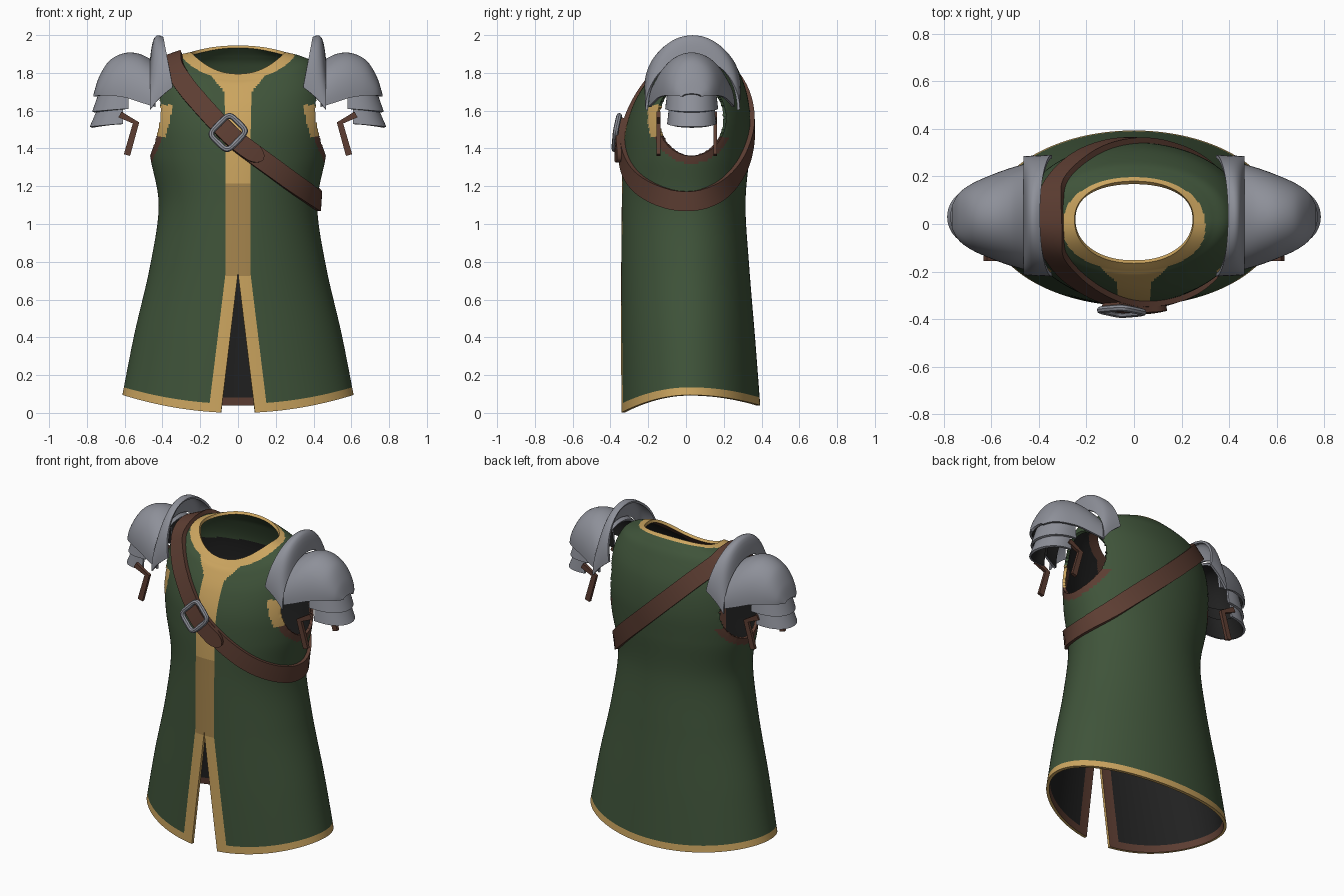
import bpy, bmesh, math
from mathutils import Vector
from mathutils.bvhtree import BVHTree
from math import sin, cos, pi, asin, sqrt

if "Cube" in bpy.data.objects:
    bpy.data.objects.remove(bpy.data.objects["Cube"])


def material(name, rgb):
    m = bpy.data.materials.new(name)
    m.diffuse_color = (*rgb, 1)
    m.use_nodes = True
    m.node_tree.nodes["Principled BSDF"].inputs["Base Color"].default_value = m.diffuse_color
    return m


green = material("green_cloth", (0.050, 0.088, 0.042))
gold = material("gold_trim", (0.60, 0.375, 0.115))
dark_gold = material("dark_gold_trim", (0.38, 0.235, 0.075))
brown = material("brown_leather", (0.108, 0.047, 0.032))
lining = material("dark_lining", (0.015, 0.015, 0.015))
steel = material("steel", (0.27, 0.28, 0.32))


def spline(pts, u, closed=False):
    """Catmull-Rom through rows of numbers."""
    n = len(pts)
    k = int(math.floor(u)) if closed else min(int(u), n - 2)
    f = u - k
    get = lambda i: pts[i % n] if closed else pts[max(0, min(n - 1, i))]
    a, b, c, d = get(k - 1), get(k), get(k + 1), get(k + 2)
    return [0.5 * (2 * q + (r - p) * f + (2 * p - 5 * q + 4 * r - s) * f * f
                   + (3 * q - p - 3 * r + s) * f ** 3) for p, q, r, s in zip(a, b, c, d)]


def grid(rows):
    bm = bmesh.new()
    v = [[bm.verts.new(p) for p in r] for r in rows]
    for a, b in zip(v, v[1:]):
        for i in range(len(a) - 1):
            bm.faces.new((a[i], a[i + 1], b[i + 1], b[i]))
    return bm


def finish(name, bm, mats, thick=0, offset=1, mirror=False):
    bmesh.ops.remove_doubles(bm, verts=bm.verts, dist=0.0003)
    if not thick:
        bmesh.ops.holes_fill(bm, edges=bm.edges, sides=0)
        bmesh.ops.recalc_face_normals(bm, faces=bm.faces)
    me = bpy.data.meshes.new(name)
    bm.to_mesh(me)
    bm.free()
    ob = bpy.data.objects.new(name, me)
    bpy.context.collection.objects.link(ob)
    for m in mats:
        me.materials.append(m)
    if thick:
        s = ob.modifiers.new("thickness", 'SOLIDIFY')
        s.thickness, s.offset, s.material_offset = thick, -1, offset
    if mirror:
        ob.modifiers.new("mirror", 'MIRROR').use_mirror_merge = False
    bpy.ops.object.select_all(action='DESELECT')
    ob.select_set(True)
    bpy.context.view_layer.objects.active = ob
    bpy.ops.object.convert(target='MESH')
    bpy.ops.object.shade_smooth_by_angle(angle=math.radians(35))


# Tunic: side x, side z, front y, front z, back y, back z at each level
levels = [(.612, .095, -.345, 0, .393, .04), (.548, .42, -.345, .38, .367, .38),
          (.465, .78, -.343, .77, .335, .77), (.42, 1.10, -.34, 1.10, .315, 1.10),
          (.465, 1.36, -.335, 1.34, .335, 1.36), (.478, 1.55, -.32, 1.50, .342, 1.54),
          (.455, 1.73, -.28, 1.63, .32, 1.70), (.40, 1.85, -.225, 1.73, .265, 1.84),
          (.33, 1.89, -.195, 1.765, .225, 1.90), (.25, 1.91, -.165, 1.795, .18, 1.945)]
SEG, NU, BAND = 16, 240, 6
NV = SEG * (len(levels) - 1)
rows = []
for j in range(NV + 1):
    xs, zs, yf, zf, yb, zb = spline(levels, j / SEG)
    slit = .09 * max(0, 1 - zf / .74)
    e = 2 / (2 + .4 * max(0, j / NV - .5))
    row = []
    for i in range(NU + 1):
        k = min(i, NU - i)                      # first columns follow the slit and front strip
        edge = asin((slit + .066) / xs)
        if k <= BAND:
            a = asin((slit + .066 * k / BAND) / xs)
        else:
            a = edge + (pi - edge) * (k - BAND) / (NU / 2 - BAND)
        s, c = sin(a), cos(a)
        y0 = .02
        y = y0 + ((yf - y0) if c > 0 else (yb - y0)) * abs(c) ** e
        z = zs * s * s + (zf if c > 0 else zb) * c * c
        x = xs * abs(s) ** e
        row.append((x if i <= NU / 2 else -x, y, z))
    rows.append(row)
bm = grid(rows)
ARM_Z, ARM_H = 1.56, .20


# Tunic colours by row and column, then armholes cut to an ellipse
def arm_dist(p):
    return sqrt(((p.y - .03) / .182) ** 2 + ((p.z - ARM_Z) / ARM_H) ** 2)


cut = []
for n, f in enumerate(bm.faces):
    j, i = divmod(n, NU)
    k = min(i, NU - 1 - i)
    p = f.calc_center_median()
    d = arm_dist(p) if abs(p.x) > .3 else 9
    forward = -p.y / .18
    collar = 11 + (6 * min(1, forward) if forward > 0 else 4 * max(-1, forward))
    if j < 3:
        f.material_index = 1
    elif j >= NV - collar:
        f.material_index = 1 if p.y < 0 else 5
    elif k < BAND or (p.y < 0 and abs(p.x) < .066 + .8 * max(0, p.z - 1.69)):
        f.material_index = 2 if .72 < p.z < 1.22 else 1
    elif d < 1.2 and p.z < 1.46:
        f.material_index = 3
    elif d < 1.28 and p.y < 0 and 1.46 <= p.z < 1.63:
        f.material_index = 1
    elif p.z > 1.7 and p.y > .1:
        f.material_index = 4
    if d < 1:
        cut.append(f)
bmesh.ops.delete(bm, geom=cut, context='FACES')
for v in bm.verts:
    if v.is_boundary and abs(v.co.x) > .3 and 1.3 < v.co.z < 1.82:
        d = arm_dist(v.co)
        v.co.y = .03 + (v.co.y - .03) / d
        v.co.z = ARM_Z + (v.co.z - ARM_Z) / d
bmesh.ops.remove_doubles(bm, verts=bm.verts, dist=0.0003)
bm.normal_update()
body = BVHTree.FromBMesh(bm)
finish("tunic", bm, [green, gold, dark_gold, brown, green, gold,
                     lining, brown, brown, brown, green, green], .018, 6)

# Diagonal chest strap, laid onto the tunic surface
path = [(-.345, -.02, 1.88), (-.33, -.14, 1.81), (-.24, -.30, 1.69), (-.05, -.34, 1.48),
        (.10, -.34, 1.36), (.30, -.28, 1.22), (.44, -.10, 1.13), (.45, .10, 1.13),
        (.33, .25, 1.22), (.10, .33, 1.43), (-.15, .30, 1.67), (-.32, .14, 1.84)]


def frame(u):
    on = lambda w: body.find_nearest(Vector(spline(path, w, True)))
    p, n = on(u)[:2]
    for w in (-.15, .15):
        n = n + on(u + w)[1]
    n.normalize()
    t = (on(u + .08)[0] - on(u - .08)[0]).normalized()
    s = t.cross(n).normalized()
    return p, n, t, s


def strap(name, u0, u1, low, high, width, count):
    rows = []
    for k in range(count + 1):
        f = k / count
        p, n, t, s = frame(u0 + (u1 - u0) * f)
        w = width(f)
        c = [p + n * low - s * w, p + n * low + s * w, p + n * high + s * w, p + n * high - s * w]
        rows.append(c + c[:1])
    finish(name, grid(rows), [brown])


strap("chest_strap", 0, len(path), -.006, .022, lambda f: .052, 120)
strap("strap_tip", 2.75, 4.15, .02, .045,
      lambda f: .05 * sqrt(max(.02, 1 - max(0, (f - .75) / .25) ** 2)), 32)

# Buckle: rounded square ring
p, n, t, s = frame(3)
centre = p + n * .045
power = lambda v: math.copysign(abs(v) ** .4, v)
rows = []
for k in range(49):
    a = 2 * pi * k / 48
    q = t * (.068 * power(cos(a))) + s * (.076 * power(sin(a)))
    r = q.normalized()
    rows.append([centre + q + r * .016 * cos(b) + n * .015 * sin(b)
                 for b in [2 * pi * m / 8 for m in range(9)]])
finish("buckle", grid(rows), [steel])

# Pauldron dome: x, half width, top z, bottom z at each station
dome = [(.44, .228, 1.86, 1.62), (.52, .205, 1.90, 1.645), (.60, .176, 1.905, 1.67),
        (.68, .14, 1.865, 1.68), (.735, .10, 1.78, 1.68), (.764, .05, 1.69, 1.675)]
ARC = 40
rows = []
for k in range(41):
    x, w, zt, zb = spline(dome, k / 8)
    rows.append([(x, .03 + w * cos(pi * i / ARC), zb + (zt - zb) * sin(pi * i / ARC) ** .9)
                 for i in range(ARC + 1)])
finish("pauldron_dome", grid(rows), [steel, lining], .014, 1, True)

# Pauldron neck guard: raised arched flange with a rolled edge
rows = []
for k in range(9):
    f = k / 8
    row = []
    for i in range(ARC + 1):
        a = pi * i / ARC
        c, h = cos(a), sin(a)
        free = Vector((.345 + .05 * h, .035 + .255 * c, 1.72 + .255 * h))
        join = Vector((.465, .035 + .25 * c, 1.605 + .265 * h))
        q = free.lerp(join, f)
        q += Vector((.012, 0, .05 * h)) * sin(pi * f)
        row.append(q)
    rows.append(row)
top = max(q.z for r in rows for q in r)
for r in rows:
    for q in r:
        q.z += (2.0 - top) * max(0, (q.z - 1.62) / .38)
finish("pauldron_neck_guard", grid(rows), [steel, steel], .014, 1, True)

# Overlapping arm plates below the dome
for name, x0, xt, xb, w, zt, zb in (("upper_arm_plate", .58, .735, .772, .14, 1.70, 1.595),
                                    ("lower_arm_plate", .61, .735, .785, .13, 1.63, 1.515)):
    rows = []
    for k in range(7):
        f = k / 6
        x1, ww = xt + (xb - xt) * f, w - .012 * (1 - f)
        rows.append([(x0 + (x1 - x0) * sin(pi * i / ARC) ** .8, .03 + ww * cos(pi * i / ARC),
                      zt + (zb - zt) * f + .015 * (1 - sin(pi * i / ARC))) for i in range(ARC + 1)])
    finish(name, grid(rows), [steel, lining], .014, 1, True)

# Small bent leather ties hanging under each pauldron
bend = [Vector((.625, 0, 1.58)), Vector((.54, 0, 1.535)), Vector((.588, 0, 1.365))]
for name, y in (("front_tie", -.145), ("back_tie", .155)):
    rows = []
    for i, q in enumerate(bend):
        d = (bend[min(2, i + 1)] - bend[max(0, i - 1)]).normalized()
        side, dy = Vector((-d.z, 0, d.x)) * .017, Vector((0, .01, 0))
        q = q + Vector((0, y, 0))
        c = [q - side - dy, q + side - dy, q + side + dy, q - side + dy]
        rows.append(c + c[:1])
    finish(name, grid(rows), [brown], mirror=True)
